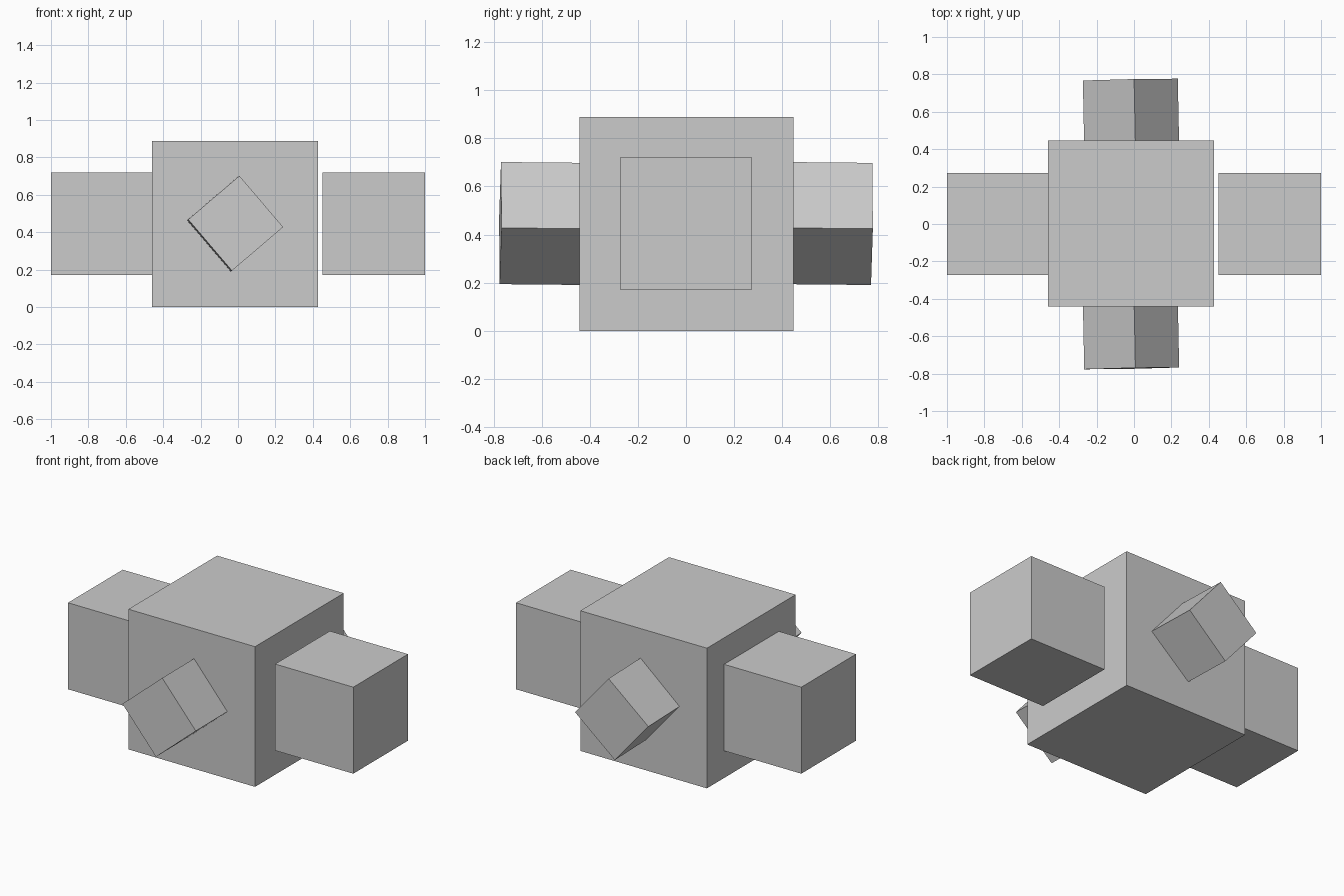
import bpy
from math import radians
from mathutils import Matrix, Vector

if "Cube" in bpy.data.objects:
    bpy.data.objects.remove(bpy.data.objects["Cube"])


def cube(name, size, centre, rot=None):
    bpy.ops.mesh.primitive_cube_add(size=size)
    ob = bpy.context.object
    ob.name = name
    ob.matrix_world = Matrix.Translation(Vector(centre)) @ (rot or Matrix.Identity(4))
    return ob


MID_Z = 0.446

# large central block
cube("core_block", 0.888, (-0.015, 0.002, 0.444))

# medium blocks on the left and right
for name, s in (("left_block", -1), ("right_block", 1)):
    cube(name, 0.548, (s * 0.726, 0, MID_Z))

# small blocks front and back, turned on edge and very slightly skewed
turn = (Matrix.Rotation(0.02, 4, 'Z') @ Matrix.Rotation(-0.01, 4, 'X')
        @ Matrix.Rotation(radians(-40.5), 4, 'Y'))
for name, s in (("front_block", -1), ("back_block", 1)):
    cube(name, 0.36, (-0.016, s * 0.592, MID_Z), turn)
